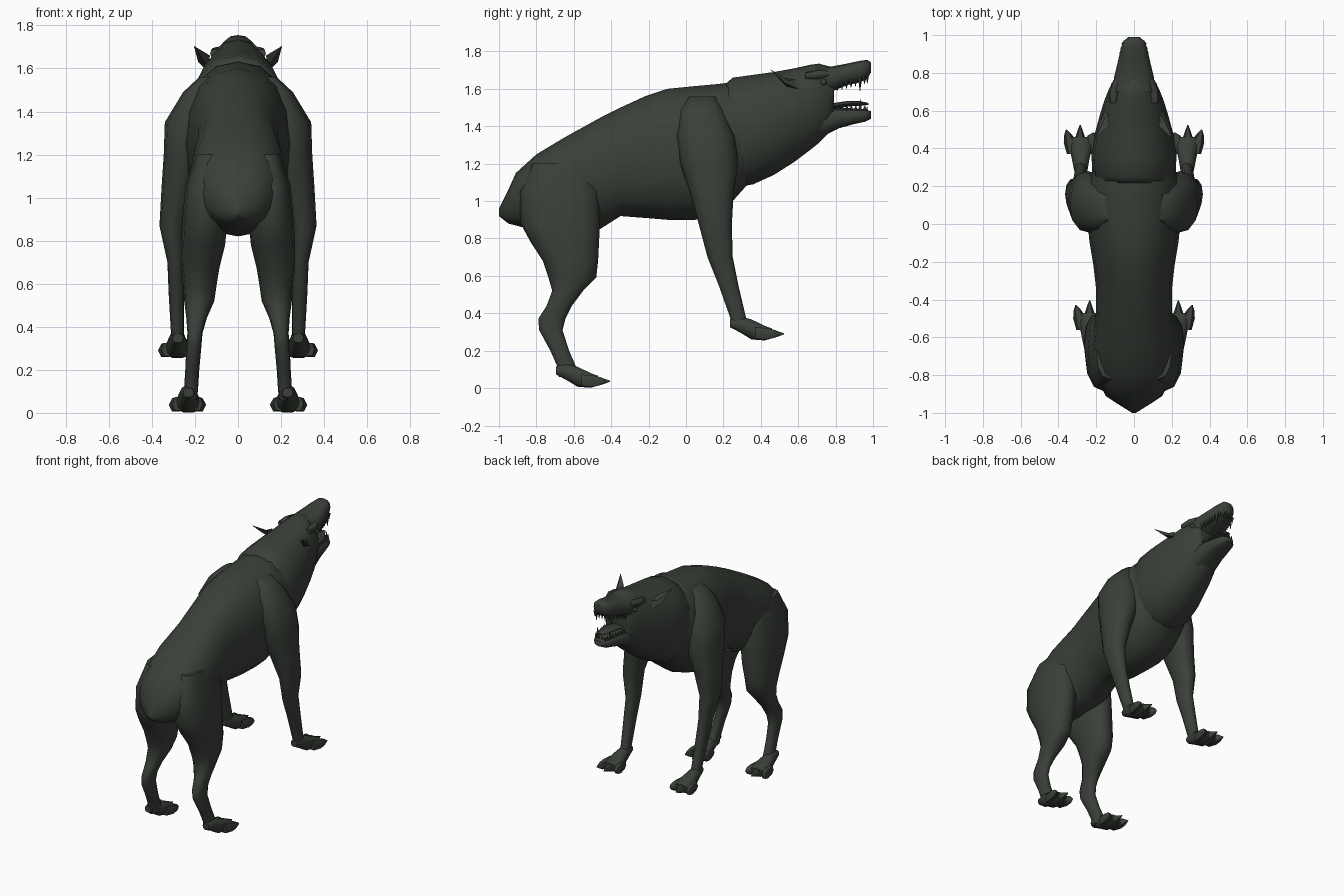
import bpy, bmesh, math
from mathutils import Vector

if "Cube" in bpy.data.objects:
    bpy.data.objects.remove(bpy.data.objects["Cube"])

# One dark fur colour for everything
fur = bpy.data.materials.new("dark green grey fur")
fur.use_nodes = True
COLOR = (0.042, 0.051, 0.04, 1)
fur.diffuse_color = COLOR
bsdf = fur.node_tree.nodes["Principled BSDF"]
bsdf.inputs["Base Color"].default_value = COLOR
bsdf.inputs["Roughness"].default_value = 0.9


def finish(bm, name, mirror=False, angle=50):
    bmesh.ops.recalc_face_normals(bm, faces=bm.faces)
    mesh = bpy.data.meshes.new(name)
    bm.to_mesh(mesh)
    bm.free()
    mesh.materials.append(fur)
    ob = bpy.data.objects.new(name, mesh)
    bpy.context.collection.objects.link(ob)
    bpy.ops.object.select_all(action='DESELECT')
    ob.select_set(True)
    bpy.context.view_layer.objects.active = ob
    bpy.ops.object.shade_smooth_by_angle(angle=math.radians(angle))
    if mirror:
        ob.modifiers.new("mirror", 'MIRROR').use_mirror_merge = False
    return ob


def skin(bm, rings):
    """Bridge closed rings of points and cap both ends."""
    rows = [[bm.verts.new(p) for p in ring] for ring in rings]
    n = len(rows[0])
    for a, b in zip(rows, rows[1:]):
        for i in range(n):
            j = (i + 1) % n
            bm.faces.new((a[i], a[j], b[j], b[i]))
    bm.faces.new(rows[0])
    bm.faces.new(rows[-1])


def oval(u0, u1, v0, v1, n, power):
    pts = []
    for i in range(n):
        a = 2 * math.pi * i / n
        c, s = math.cos(a), math.sin(a)
        pts.append(((u0 + u1) / 2 + (u1 - u0) / 2 * math.copysign(abs(c) ** power, c),
                    (v0 + v1) / 2 + (v1 - v0) / 2 * math.copysign(abs(s) ** power, s)))
    return pts


def along_y(bm, sections, n=16, power=0.9):
    """Sections are (y, x0, x1, z0, z1)."""
    skin(bm, [[(u, y, v) for u, v in oval(x0, x1, z0, z1, n, power)]
              for y, x0, x1, z0, z1 in sections])


def along_z(bm, sections, n=12, power=0.85):
    """Sections are (z, y0, y1, x0, x1)."""
    skin(bm, [[(v, u, z) for u, v in oval(y0, y1, x0, x1, n, power)]
              for z, y0, y1, x0, x1 in sections])


def body_part(name, sections, n=16, power=0.9):
    """Symmetrical sections are (y, half width, bottom, top)."""
    bm = bmesh.new()
    along_y(bm, [(y, -w, w, b, t) for y, w, b, t in sections], n, power)
    return finish(bm, name)


def spike(bm, base, tip, radius, n=5):
    base, tip = Vector(base), Vector(tip)
    d = (tip - base).normalized()
    u = d.orthogonal().normalized()
    w = d.cross(u)
    ring = [bm.verts.new(base + radius * (u * math.cos(k) + w * math.sin(k)))
            for k in (2 * math.pi * i / n for i in range(n))]
    top = bm.verts.new(tip)
    for i in range(n):
        bm.faces.new((ring[i], ring[(i + 1) % n], top))
    bm.faces.new(ring)


# Torso from rump to chest
body_part("torso", [
    (-1.0, .01, .92, .96), (-.95, .09, .88, 1.06), (-.91, .15, .87, 1.15),
    (-.8, .205, .84, 1.25), (-.65, .225, .82, 1.34), (-.46, .2, .85, 1.445),
    (-.35, .2, .92, 1.5), (-.22, .215, .91, 1.56), (-.1, .235, .9, 1.6),
    (.05, .25, .9, 1.615), (.16, .25, .94, 1.625), (.25, .235, 1.0, 1.635),
    (.33, .2, 1.09, 1.6), (.4, .15, 1.16, 1.5)])

# Neck and skull, overlapping the torso with a ruff edge
body_part("neck_and_head", [
    (.215, .2, 1.08, 1.63), (.25, .22, 1.07, 1.66), (.36, .225, 1.09, 1.675),
    (.47, .21, 1.14, 1.69), (.58, .18, 1.21, 1.71), (.66, .155, 1.27, 1.728),
    (.71, .135, 1.31, 1.735), (.76, .11, 1.36, 1.722), (.79, .085, 1.4, 1.7)])

# Open jaws
body_part("upper_muzzle", [
    (.7, .115, 1.56, 1.725), (.78, .105, 1.585, 1.72), (.86, .085, 1.62, 1.735),
    (.93, .07, 1.635, 1.75), (.97, .055, 1.655, 1.755), (.99, .025, 1.69, 1.74)], 12, .75)
body_part("lower_jaw", [
    (.7, .11, 1.33, 1.5), (.82, .09, 1.39, 1.5), (.9, .075, 1.412, 1.495),
    (.96, .06, 1.425, 1.49), (.99, .03, 1.44, 1.48)], 12, .7)
body_part("tongue", [
    (.76, .045, 1.49, 1.52), (.86, .045, 1.505, 1.535), (.93, .04, 1.51, 1.535),
    (.975, .015, 1.515, 1.525)], 8)

# Teeth along both jaws, with longer fangs near the front
bm = bmesh.new()
for i in range(7):
    y = .81 + i * .024
    x = .085 - i * .005
    fang = i == 5
    up = 1.61 + i * .006
    spike(bm, (x, y, up + .02), (x, y, up - (.06 if fang else .025)), .012)
    spike(bm, (x - .01, y, 1.485), (x - .01, y + .005, 1.55 if fang else 1.52), .01)
for x in (.012, .034):
    spike(bm, (x, .968, 1.67), (x, .97, 1.625), .01)
    spike(bm, (x, .965, 1.475), (x, .97, 1.51), .009)
finish(bm, "teeth", True)

# Ears: swept back, cupped leaf shapes
bm = bmesh.new()
outline = [(.135, .585, 1.65), (.13, .52, 1.66), (.205, .45, 1.705),
           (.185, .53, 1.63), (.155, .6, 1.6)]
rim = [bm.verts.new(p) for p in outline]
for mid in ((.14, .54, 1.61), (.16, .55, 1.645)):
    m = bm.verts.new(mid)
    for i in range(5):
        bm.faces.new((rim[i], rim[(i + 1) % 5], m))
finish(bm, "ears", True, 30)

# Eyes and brows
bm = bmesh.new()
bmesh.ops.create_icosphere(bm, subdivisions=2, radius=.018)
bmesh.ops.translate(bm, verts=bm.verts, vec=(.105, .735, 1.635))
finish(bm, "eyes", True)
bm = bmesh.new()
along_y(bm, [(.64, .09, .13, 1.65, 1.69), (.71, .075, .128, 1.65, 1.7),
             (.765, .05, .105, 1.66, 1.7)], 8)
finish(bm, "brows", True)

# Front legs
bm = bmesh.new()
along_z(bm, [
    (1.56, .02, .16, .1, .18), (1.49, -.03, .2, .09, .255), (1.35, -.05, .26, .1, .34),
    (1.2, -.03, .28, .14, .345), (1.05, .02, .255, .19, .355), (.87, .07, .245, .245, .365),
    (.7, .115, .25, .25, .328), (.55, .175, .28, .25, .322), (.38, .235, .32, .25, .312),
    (.32, .25, .34, .25, .312)])
finish(bm, "front_legs", True)

# Hind legs with a bent hock
bm = bmesh.new()
along_z(bm, [
    (1.2, -.82, -.52, .06, .2), (1.05, -.89, -.46, .06, .245), (.88, -.885, -.46, .05, .26),
    (.78, -.83, -.465, .06, .265), (.68, -.765, -.47, .085, .265), (.59, -.735, -.48, .1, .255),
    (.52, -.715, -.55, .11, .25), (.44, -.745, -.61, .145, .24), (.37, -.79, -.645, .165, .235),
    (.31, -.785, -.66, .17, .24), (.2, -.725, -.625, .18, .245), (.12, -.69, -.59, .185, .25),
    (.06, -.68, -.56, .19, .25)])
finish(bm, "hind_legs", True)


# Paws with three pointed toes
def paws(name, dx, dy, dz):
    bm = bmesh.new()
    along_y(bm, [
        (.235, .255, .305, .325, .37), (.29, .245, .318, .295, .385),
        (.35, .235, .33, .258, .37), (.42, .215, .345, .253, .335),
        (.46, .225, .345, .265, .32)], 10)
    for side, reach in ((-1, .485), (0, .525), (1, .5)):
        x = .285 + side * .045
        along_y(bm, [(.37, x - .025, x + .025, .26, .33),
                     (.43, x - .034 + side * .008, x + .034 + side * .008, .255, .325),
                     (.47, x - .022 + side * .018, x + .022 + side * .018, .265, .315),
                     (reach, x - .003 + side * .028, x + .003 + side * .028, .287, .293)], 6)
    bmesh.ops.translate(bm, verts=bm.verts, vec=(dx, dy, dz))
    finish(bm, name, True)


paws("front_paws", 0, 0, 0)
paws("hind_paws", -.05, -.93, -.253)
